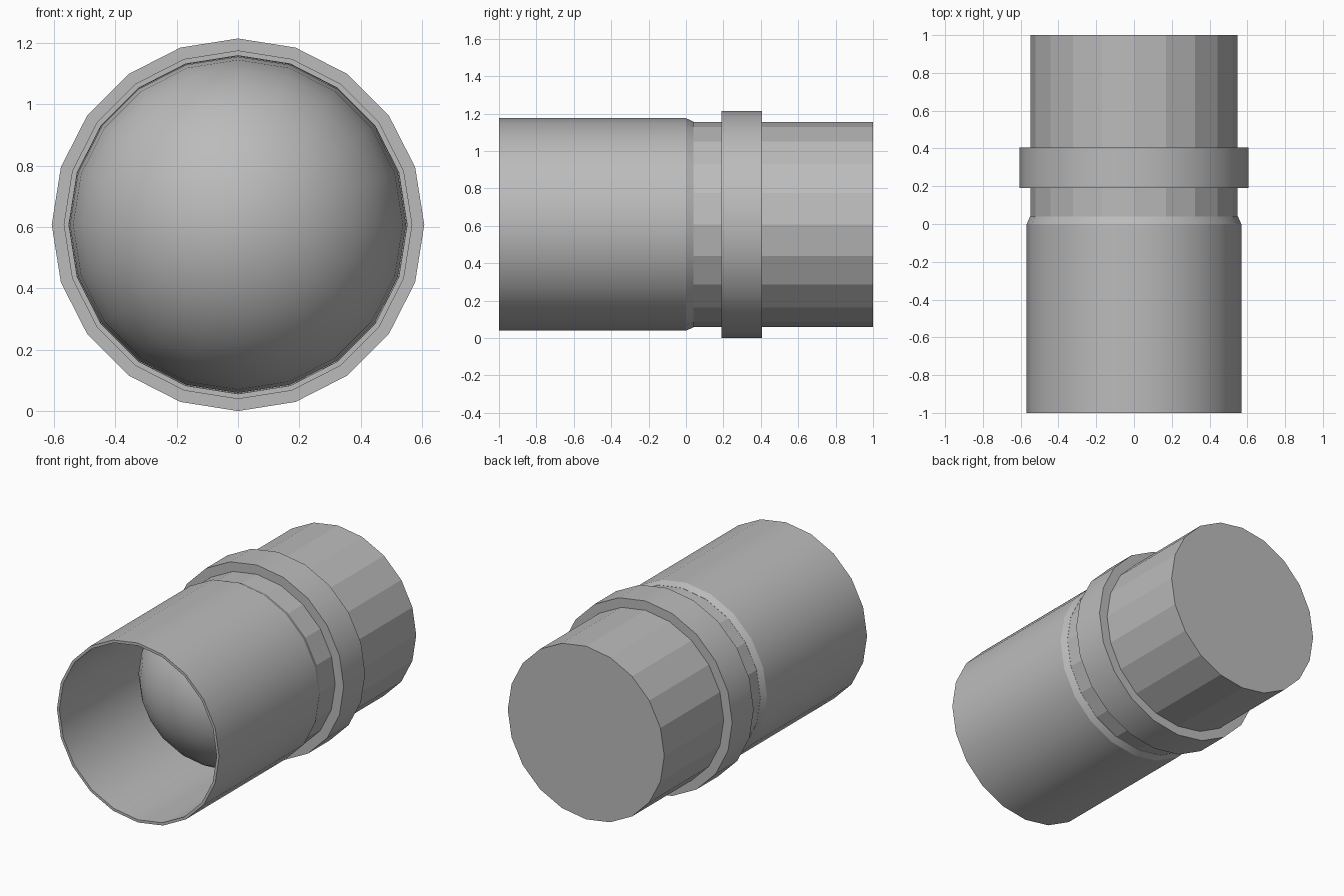
import bpy
import bmesh
from math import cos, sin, pi, radians

cube = bpy.data.objects.get("Cube")
if cube:
    bpy.data.objects.remove(cube, do_unlink=True)

SIDES = 20
AXIS_Z = 0.607
BODY_R = 0.548
DOME_Y = -0.04
DOME_STEPS = 8

grey = bpy.data.materials.new("plain grey")
grey.use_nodes = True
grey.diffuse_color = (0.5, 0.5, 0.5, 1)
grey.node_tree.nodes["Principled BSDF"].inputs["Base Color"].default_value = (0.5, 0.5, 0.5, 1)


def lathe(name, profile, closed=False):
    """Spin (radius, y) points around the y axis; zero radius makes a pole."""
    bm = bmesh.new()
    rings = []
    for r, y in profile:
        if r < 1e-6:
            rings.append([bm.verts.new((0, y, 0))] * SIDES)
        else:
            angles = [2 * pi * i / SIDES for i in range(SIDES)]
            rings.append([bm.verts.new((r * sin(a), y, r * cos(a))) for a in angles])
    pairs = list(zip(rings, rings[1:]))
    if closed:
        pairs.append((rings[-1], rings[0]))
    for a, b in pairs:
        for i in range(SIDES):
            j = (i + 1) % SIDES
            corners = list(dict.fromkeys((a[i], a[j], b[j], b[i])))
            bm.faces.new(corners)
    if not closed:
        bm.faces.new(rings[-1])  # flat end cap
    bmesh.ops.recalc_face_normals(bm, faces=bm.faces)
    mesh = bpy.data.meshes.new(name)
    bm.to_mesh(mesh)
    bm.free()
    mesh.materials.append(grey)
    obj = bpy.data.objects.new(name, mesh)
    obj.location.z = AXIS_Z
    bpy.context.collection.objects.link(obj)
    bpy.ops.object.select_all(action='DESELECT')
    obj.select_set(True)
    bpy.context.view_layer.objects.active = obj
    bpy.ops.object.shade_smooth_by_angle(angle=radians(23))
    return obj


# Faceted body with a smooth dome at its front and a flat back
dome = [(BODY_R * sin(t), DOME_Y - BODY_R * cos(t))
        for t in (pi / 2 * i / DOME_STEPS for i in range(DOME_STEPS + 1))]
body = lathe("domed_body", dome + [(BODY_R, 1.0)])
for face in body.data.polygons:
    if face.center.y > DOME_Y:
        face.use_smooth = False

# Open front sleeve with a chamfered back edge
lathe("front_sleeve", [(0.551, -1), (0.568, -1), (0.568, 0), (0.55, 0.04), (0.549, 0.04)], closed=True)

# Raised collar around the body
lathe("collar", [(0.545, 0.19), (0.607, 0.19), (0.607, 0.405), (0.545, 0.405)], closed=True)
